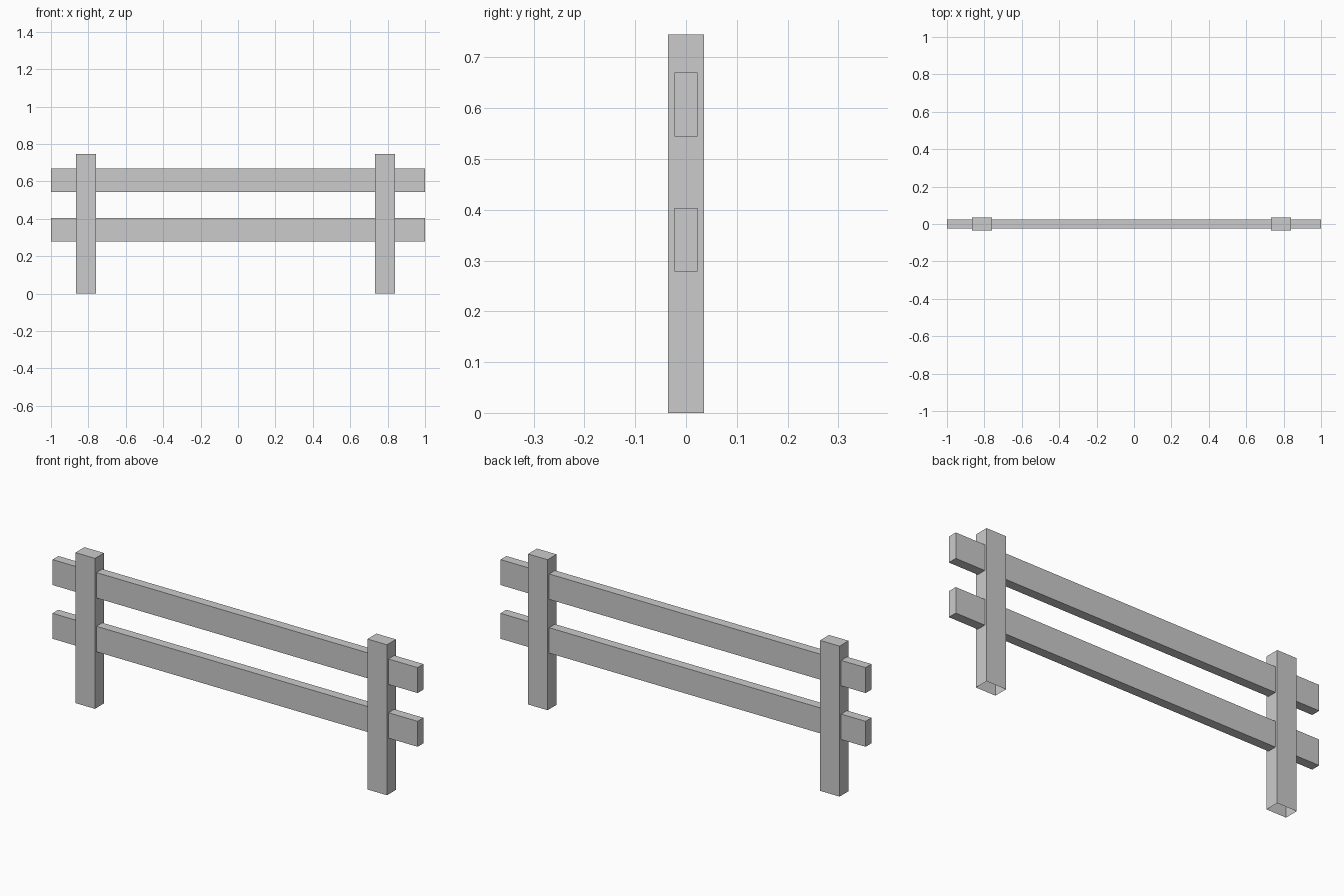
import bpy, bmesh
from mathutils import Matrix, Vector

if "Cube" in bpy.data.objects:
    bpy.data.objects.remove(bpy.data.objects["Cube"])


def box(name, lo, hi, open_bottom=False):
    lo, hi = Vector(lo), Vector(hi)
    bm = bmesh.new()
    bmesh.ops.create_cube(bm, size=1.0, matrix=Matrix.LocRotScale((lo + hi) / 2, None, hi - lo))
    bm.normal_update()
    if open_bottom:
        bottom = [f for f in bm.faces if f.normal.z < -0.5]
        bmesh.ops.delete(bm, geom=bottom, context='FACES_ONLY')
    mesh = bpy.data.meshes.new(name)
    bm.to_mesh(mesh)
    bm.free()
    obj = bpy.data.objects.new(name, mesh)
    bpy.context.collection.objects.link(obj)
    return obj


# Upright posts, open where they meet the ground
for name, x in (("left_post", -0.8125), ("right_post", 0.787)):
    box(name, (x - 0.0535, -0.035, 0), (x + 0.0535, 0.035, 0.745), open_bottom=True)

# Horizontal rails running through both posts
for name, z in (("lower_rail", 0.278), ("upper_rail", 0.544)):
    box(name, (-1, -0.023, z), (1, 0.023, z + 0.126))
